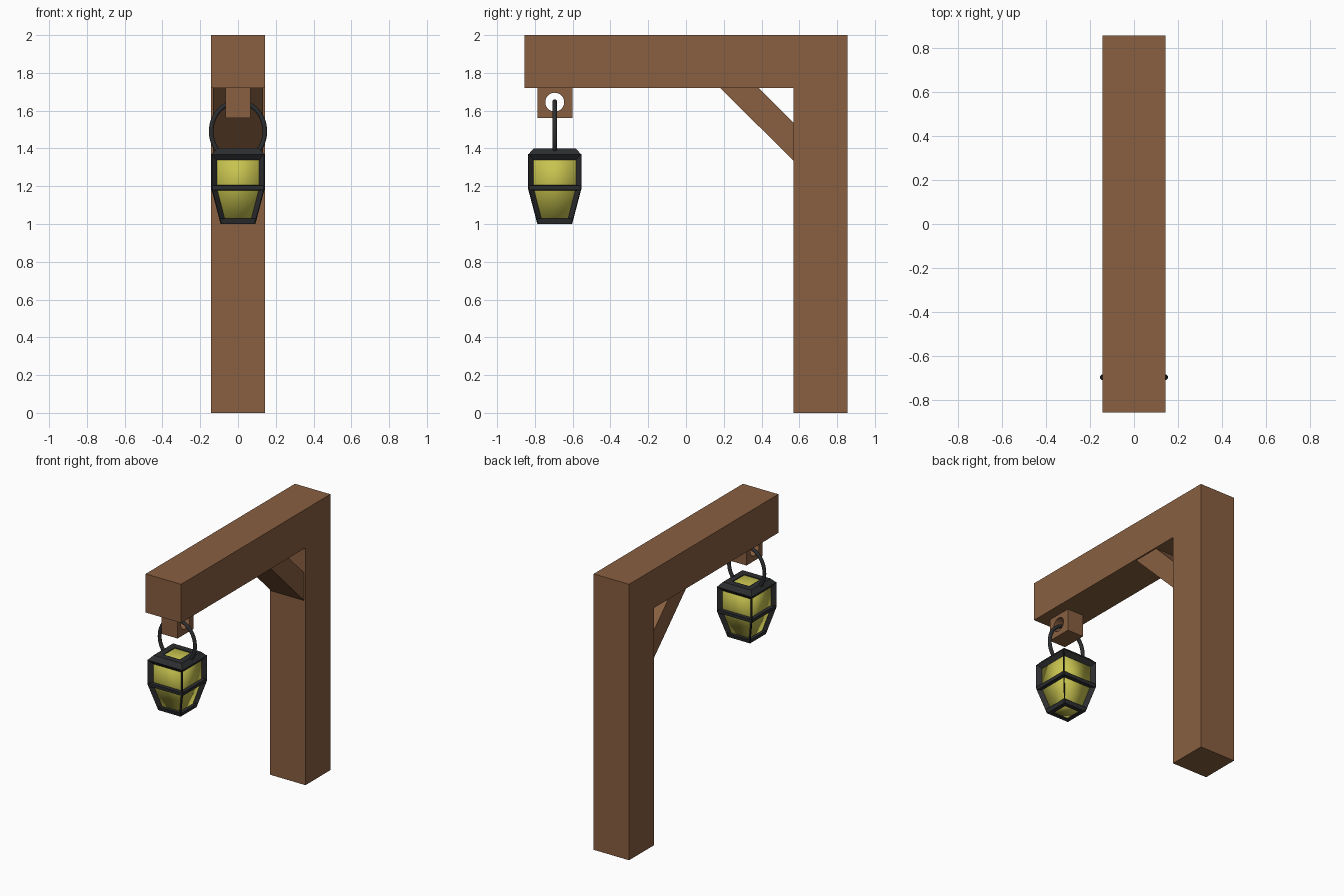
import bpy
import bmesh
from math import cos, sin, pi, radians
from mathutils import Matrix, Vector

default = bpy.data.objects.get("Cube")
if default:
    bpy.data.objects.remove(default, do_unlink=True)


def material(name, rgb):
    mat = bpy.data.materials.new(name)
    mat.use_nodes = True
    mat.diffuse_color = (*rgb, 1)
    mat.node_tree.nodes["Principled BSDF"].inputs["Base Color"].default_value = (*rgb, 1)
    return mat


WOOD = material("brown wood", (0.25, 0.115, 0.053))
IRON = material("dark iron", (0.026, 0.027, 0.029))
GLASS = material("yellow glass", (0.58, 0.55, 0.08))


def finish(name, bm, mat, location=(0, 0, 0)):
    bmesh.ops.recalc_face_normals(bm, faces=bm.faces)
    mesh = bpy.data.meshes.new(name)
    bm.to_mesh(mesh)
    bm.free()
    mesh.materials.append(mat)
    obj = bpy.data.objects.new(name, mesh)
    obj.location = location
    bpy.context.collection.objects.link(obj)
    return obj


def add_prism(bm, outline, half, turn=0):
    """Side outline (y, z) extruded across x, then turned about z."""
    face = bm.faces.new([bm.verts.new((-half, y, z)) for y, z in outline])
    new = bmesh.ops.extrude_face_region(bm, geom=[face])["geom"]
    moved = [v for v in new if isinstance(v, bmesh.types.BMVert)]
    bmesh.ops.translate(bm, verts=moved, vec=(2 * half, 0, 0))
    verts = list(face.verts) + moved
    bmesh.ops.rotate(bm, verts=verts, matrix=Matrix.Rotation(turn, 3, "Z"))


def prism(name, outline, half, mat):
    bm = bmesh.new()
    add_prism(bm, outline, half)
    return finish(name, bm, mat)


def rect(y0, y1, z0, z1):
    return [(y0, z0), (y1, z0), (y1, z1), (y0, z1)]


def square_loft(name, profile, mat, ring):
    """Square sections (half width, z); a ring joins last to first."""
    bm = bmesh.new()
    corners = [(-1, -1), (1, -1), (1, 1), (-1, 1)]
    loops = [[bm.verts.new((x * r, y * r, z)) for x, y in corners] for r, z in profile]
    pairs = list(zip(loops, loops[1:]))
    if ring:
        pairs.append((loops[-1], loops[0]))
    else:
        bm.faces.new(loops[0])
        bm.faces.new(loops[-1])
    for a, b in pairs:
        for i in range(4):
            j = (i + 1) % 4
            bm.faces.new((a[i], a[j], b[j], b[i]))
    return finish(name, bm, mat, (0, LAMP_Y, 0))


LAMP_Y = -0.695

# Timber frame
prism("post", rect(0.57, 0.855, 0, 1.72), 0.142, WOOD)
prism("beam", rect(-0.855, 0.855, 1.72, 2), 0.142, WOOD)
prism("brace", [(0.18, 1.72), (0.385, 1.72), (0.57, 1.535), (0.57, 1.335)], 0.132, WOOD)

# Hanging block with a round hole through it
block = prism("hanging_block", rect(-0.785, -0.6, 1.56, 1.72), 0.065, WOOD)
bm = bmesh.new()
bmesh.ops.create_cone(bm, cap_ends=True, segments=32, radius1=0.05, radius2=0.05, depth=0.4,
                      matrix=Matrix.Translation((0, LAMP_Y, 1.645)) @ Matrix.Rotation(pi / 2, 4, "Y"))
cutter = finish("hole_cutter", bm, WOOD)
cutter.hide_render = True
cut = block.modifiers.new("hole", "BOOLEAN")
cut.operation = "DIFFERENCE"
cut.solver = "EXACT"
cut.object = cutter
bpy.context.view_layer.objects.active = block
bpy.ops.object.modifier_apply(modifier=cut.name)
bpy.data.objects.remove(cutter, do_unlink=True)

# Lantern glass, softly shaded
glass = square_loft("lantern_glass", [(0.069, 1.006), (0.116, 1.19), (0.116, 1.36), (0.066, 1.394)],
                    GLASS, False)
for poly in glass.data.polygons:
    poly.use_smooth = True

# Iron rims around the glass
square_loft("top_rim", [(0.112, 1.333), (0.14, 1.368), (0.112, 1.4), (0.066, 1.4), (0.066, 1.36)],
            IRON, True)
square_loft("middle_rim", [(0.108, 1.177), (0.138, 1.18), (0.14, 1.204), (0.108, 1.206)], IRON, True)
square_loft("bottom_rim", [(0.06, 1.0), (0.09, 1.0), (0.097, 1.028), (0.066, 1.028)], IRON, True)

# Thin iron fins running out diagonally at the four corners
bm = bmesh.new()
fin = [(0.06, 1.0), (0.09, 1.0), (0.14, 1.19), (0.14, 1.37), (0.11, 1.37), (0.11, 1.19)]
for i in range(4):
    add_prism(bm, [(r * 2 ** 0.5, z) for r, z in fin], 0.003, pi / 4 + i * pi / 2)
finish("corner_fins", bm, IRON, (0, LAMP_Y, 0))

# Round carrying handle through the block
curve = bpy.data.curves.new("handle", "CURVE")
curve.dimensions = "3D"
curve.bevel_depth = 0.013
curve.bevel_resolution = 3
curve.use_fill_caps = True
spline = curve.splines.new("POLY")
steps = 40
spline.points.add(steps)
for i, point in enumerate(spline.points):
    a = radians(-42 + 264 * i / steps)
    point.co = (0.142 * cos(a), LAMP_Y, 1.49 + 0.157 * sin(a), 1)
curve.materials.append(IRON)
handle = bpy.data.objects.new("handle", curve)
bpy.context.collection.objects.link(handle)
bpy.ops.object.select_all(action="DESELECT")
handle.select_set(True)
bpy.context.view_layer.objects.active = handle
bpy.ops.object.convert(target="MESH")
bpy.ops.object.shade_smooth_by_angle(angle=radians(40))
